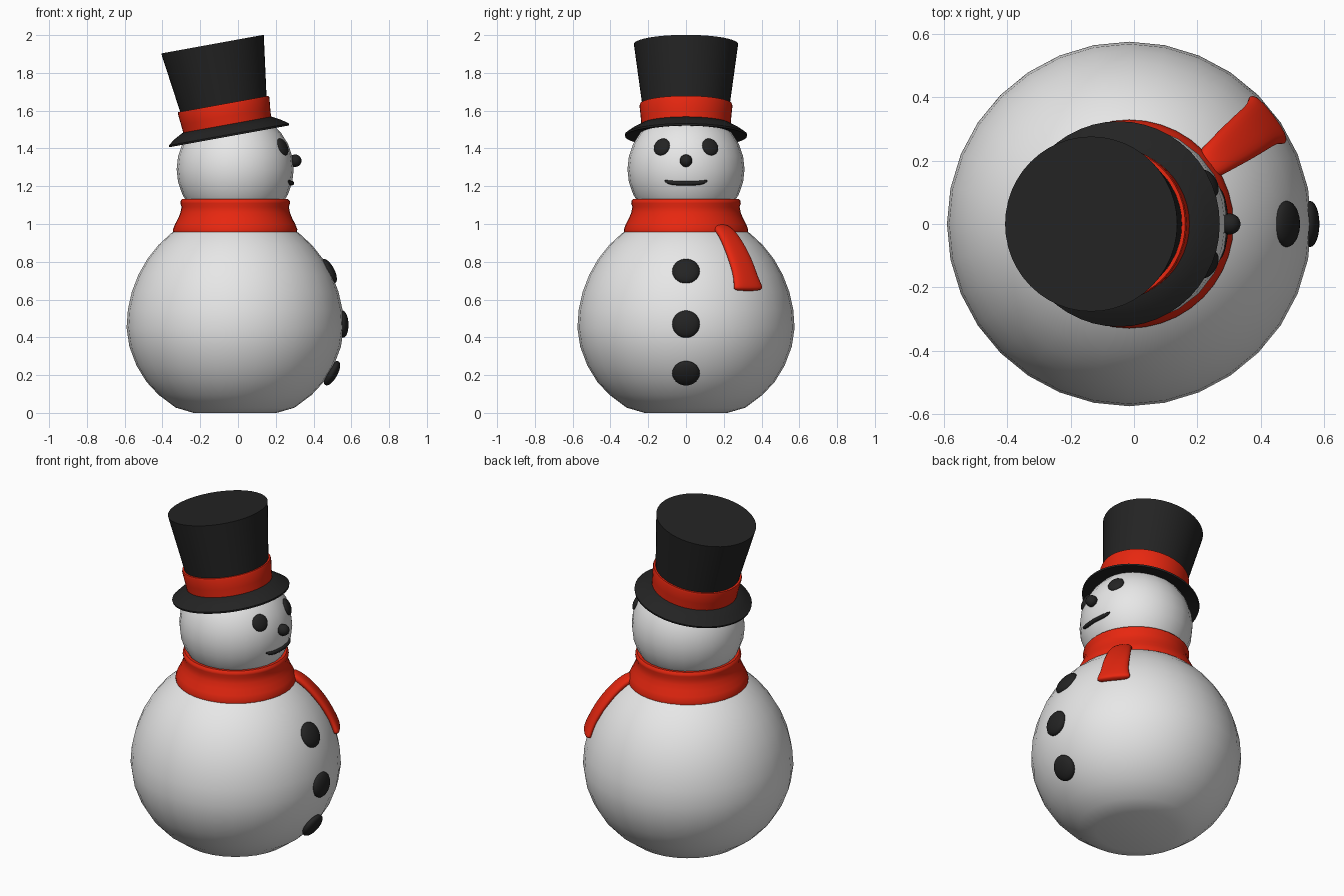
import bpy, bmesh, math
from mathutils import Vector, Matrix

if "Cube" in bpy.data.objects:
    bpy.data.objects.remove(bpy.data.objects["Cube"])

CX = -0.015                                  # axis of body and head
HEAD = Vector((CX, 0, 1.29))


def material(name, rgb):
    m = bpy.data.materials.new(name)
    m.diffuse_color = (*rgb, 1)
    m.use_nodes = True
    m.node_tree.nodes["Principled BSDF"].inputs["Base Color"].default_value = m.diffuse_color
    return m


WHITE = material("snow white", (0.8, 0.8, 0.8))
RED = material("scarf red", (0.8, 0.02, 0.005))
BLACK = material("coal black", (0.017, 0.017, 0.017))


def finish(bm, name, mat, angle=40):
    bmesh.ops.recalc_face_normals(bm, faces=bm.faces)
    me = bpy.data.meshes.new(name)
    bm.to_mesh(me)
    bm.free()
    me.materials.append(mat)
    ob = bpy.data.objects.new(name, me)
    bpy.context.collection.objects.link(ob)
    bpy.ops.object.select_all(action='DESELECT')
    ob.select_set(True)
    bpy.context.view_layer.objects.active = ob
    bpy.ops.object.shade_smooth_by_angle(angle=math.radians(angle))
    return ob


def loft(bm, rings, closed=False):
    """Bridge vertex rings in order; cap the ends unless closed."""
    vs = [[bm.verts.new(p) for p in r] for r in rings]
    n = len(vs[0])
    pairs = list(zip(vs, vs[1:])) + ([(vs[-1], vs[0])] if closed else [])
    for a, b in pairs:
        for i in range(n):
            j = (i + 1) % n
            bm.faces.new((a[i], a[j], b[j], b[i]))
    if not closed:
        bm.faces.new(vs[0])
        bm.faces.new(vs[-1])


def revolve(name, profile, mat, matrix, segs=32, closed=False, angle=40):
    bm = bmesh.new()
    turn = [2 * math.pi * i / segs for i in range(segs)]
    loft(bm, [[matrix @ Vector((r * math.cos(t), r * math.sin(t), z)) for t in turn]
              for r, z in profile], closed)
    return finish(bm, name, mat, angle)


def pebble(name, centre, normal, size, mat=BLACK):
    """Ellipsoid; size = (thickness, width, height) radii, thickness along normal."""
    n = Vector(normal).normalized()
    side = Vector((0, 0, 1)).cross(n).normalized()
    rot = Matrix((n, side, n.cross(side))).transposed().to_4x4()
    bm = bmesh.new()
    bmesh.ops.create_uvsphere(bm, u_segments=24, v_segments=14, radius=1,
                              matrix=Matrix.Translation(centre) @ rot @ Matrix.Diagonal((*size, 1)))
    return finish(bm, name, mat, 180)


# body: flattened below, slightly tall above
lower = [(0.22, 0), (0.315, 0.028), (0.405, 0.095), (0.47, 0.165), (0.522, 0.25), (0.56, 0.35)]
upper = [(0.575 * math.cos(math.radians(a)), 0.45 + 0.62 * math.sin(math.radians(a)))
         for a in range(0, 86, 9)]
axis = Matrix.Translation((CX, 0, 0))
revolve("body", lower + upper, WHITE, axis, angle=80)

# head
pebble("head", HEAD, (1, 0, 0), (0.31, 0.31, 0.31), WHITE)

# scarf wrap
revolve("scarf_wrap", [(0.25, 0.96), (0.328, 0.958), (0.329, 0.972), (0.318, 1.0), (0.302, 1.03),
                       (0.29, 1.06), (0.284, 1.09), (0.29, 1.11), (0.289, 1.122),
                       (0.28, 1.132), (0.25, 1.13)], RED, axis, 40, True, 50)

# scarf tail hanging down over the body: (distance from axis, height, width)
tail = [(0.29, 0.985, 0.10), (0.345, 0.965, 0.115), (0.42, 0.89, 0.14), (0.485, 0.80, 0.155),
        (0.525, 0.72, 0.16), (0.545, 0.67, 0.19), (0.55, 0.645, 0.205)]
out = Vector((math.cos(math.radians(37)), math.sin(math.radians(37)), 0))
side = Vector((-out.y, out.x, 0))
bm = bmesh.new()
rings = []
for i, (r, z, w) in enumerate(tail):
    a, b = tail[max(i - 1, 0)], tail[min(i + 1, len(tail) - 1)]
    d = (out * (b[0] - a[0]) + Vector((0, 0, b[1] - a[1]))).normalized()
    n = side.cross(d).normalized()
    n = n if n.dot(out) > 0 else -n
    c = Vector((CX, 0, z)) + out * r
    rings.append([c + side * (w / 2 * u) + n * v for u, v in
                  ((-1, -0.02), (0, -0.02), (1, -0.02), (1, 0.02), (0, 0.026), (-1, 0.02))])
loft(bm, rings)
ob = finish(bm, "scarf_tail", RED, 180)
sub = ob.modifiers.new("smooth", 'SUBSURF')
sub.levels = sub.render_levels = 2

# hat, tipped backwards: brim, crown and band share one tilted axis
tilt = Matrix.Translation((-0.0475, 0, 1.47)) @ Matrix.Rotation(math.radians(-10.3), 4, 'Y')
revolve("hat_brim", [(0.2, 0.02), (0.26, 0.004), (0.322, -0.006), (0.324, 0.004),
                     (0.285, 0.032), (0.24, 0.056), (0.2, 0.06)], BLACK, tilt, 48, True)
revolve("hat_crown", [(0.215, 0.04), (0.276, 0.49)], BLACK, tilt, 48)
revolve("hat_band", [(0.21, 0.052), (0.236, 0.052), (0.24, 0.10), (0.246, 0.158),
                     (0.243, 0.168), (0.22, 0.168)], RED, tilt, 48, True)

# eyes and nose
for label, s in (("left", 1), ("right", -1)):
    d = Vector((0.255, 0.13 * s, 0.12)).normalized()
    pebble(label + "_eye", HEAD + d * 0.305, d, (0.02, 0.046, 0.048))
pebble("nose", (0.302, 0, 1.335), (1, 0, 0), (0.034, 0.033, 0.033))

# mouth: thin curved tube following the head
bm = bmesh.new()
rings = []
N = 16
for i in range(N + 1):
    t = 2 * i / N - 1
    y, dz = 0.112 * t, -0.073 + 0.012 * t ** 4 - 0.001
    c = HEAD + Vector((math.sqrt(0.31 ** 2 - y * y - dz * dz), y, dz))
    rad = 0.012 * max(0.35, math.sqrt(1 - t ** 8))
    n = (c - HEAD).normalized()
    up = Vector((0, 1, 0)).cross(n)
    rings.append([c + rad * (n * math.cos(k * math.pi / 4) + up * math.sin(k * math.pi / 4))
                  for k in range(8)])
loft(bm, rings)
finish(bm, "mouth", BLACK, 60)

# buttons down the front: (x, z, slope of the body there)
for i, (x, z, slope) in enumerate(((0.481, 0.75, 0.52), (0.555, 0.47, 0.03), (0.497, 0.21, -0.55))):
    pebble("button_%d" % (i + 1), (x, 0, z), (1, 0, slope), (0.03, 0.073, 0.072))
